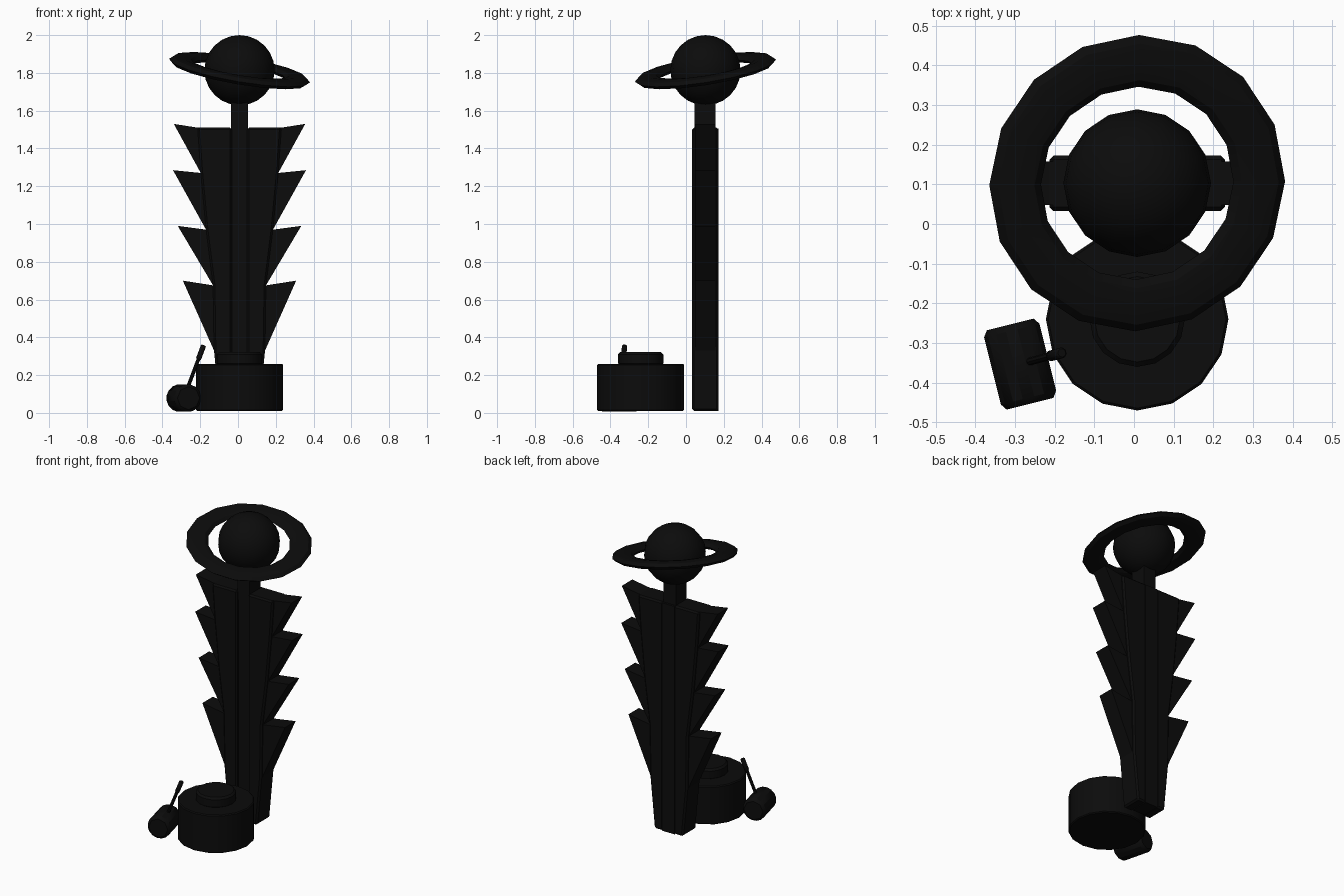
import bpy, bmesh, math
from mathutils import Vector, Matrix

cube = bpy.data.objects.get("Cube")
if cube:
    bpy.data.objects.remove(cube, do_unlink=True)

black = bpy.data.materials.new("black")
black.use_nodes = True
COLOUR = (0.0035, 0.0035, 0.0035, 1)
black.diffuse_color = COLOUR
black.node_tree.nodes["Principled BSDF"].inputs["Base Color"].default_value = COLOUR

CX, CY = 0.008, 0.103      # centre line of the tower
DRUM_Y = -0.24


def finish(name, bm, bevel=0, smooth=True):
    bmesh.ops.recalc_face_normals(bm, faces=bm.faces)
    mesh = bpy.data.meshes.new(name)
    bm.to_mesh(mesh)
    bm.free()
    mesh.materials.append(black)
    ob = bpy.data.objects.new(name, mesh)
    bpy.context.collection.objects.link(ob)
    if bevel:
        mod = ob.modifiers.new("bevel", 'BEVEL')
        mod.width = bevel
        mod.segments = 1
        mod.limit_method = 'ANGLE'
    if smooth:
        bpy.ops.object.select_all(action='DESELECT')
        ob.select_set(True)
        bpy.context.view_layer.objects.active = ob
        bpy.ops.object.shade_smooth_by_angle(angle=math.radians(30))
    return ob


def prism(name, outline, y0, y1, bevel=0):
    """Extrude an x-z outline along y."""
    bm = bmesh.new()
    face = bm.faces.new([bm.verts.new((CX + x, y0, z)) for x, z in outline])
    ext = bmesh.ops.extrude_face_region(bm, geom=[face])["geom"]
    bmesh.ops.translate(bm, vec=(0, y1 - y0, 0),
                        verts=[v for v in ext if isinstance(v, bmesh.types.BMVert)])
    return finish(name, bm, bevel, smooth=False)


def rod(name, a, b, radius, sides, bevel=0):
    """Cylinder between two points."""
    a, b = Vector(a), Vector(b)
    bm = bmesh.new()
    turn = (b - a).to_track_quat('Z', 'Y').to_matrix().to_4x4()
    bmesh.ops.create_cone(bm, cap_ends=True, segments=sides, radius1=radius, radius2=radius,
                          depth=(b - a).length, matrix=Matrix.Translation((a + b) / 2) @ turn)
    return finish(name, bm, bevel)


# Tower board: two halves either side of a recessed track
edge = [(0.135, 0.33), (0.14, 0.675), (0.177, 0.97), (0.205, 1.27), (0.222, 1.51)]
tips = [(0.30, 0.70), (0.327, 0.99), (0.352, 1.285), (0.348, 1.53)]
for side, s in (("left", 1), ("right", -1)):
    outline = [(0.04, 0.01), (0.104, 0.01)] + edge + [(0.04, 1.51)]
    prism(side + "_board", [(s * x, z) for x, z in outline], 0.033, 0.172, 0.01)
    # Saw-tooth fins
    for i, tip in enumerate(tips):
        low, high = edge[i], edge[i + 1]
        fin = [(0.08, low[1]), low, tip, high, (0.08, high[1])]
        prism(f"{side}_fin_{i + 1}", [(s * x, z) for x, z in fin], 0.048, 0.157)

prism("track", [(-0.045, 0.01), (0.045, 0.01), (0.045, 1.505), (-0.045, 1.505)], 0.05, 0.171)
prism("neck_post", [(-0.045, 1.45), (0.045, 1.45), (0.045, 1.68), (-0.045, 1.68)], 0.046, 0.157)

# Ringed globe on top
bm = bmesh.new()
bmesh.ops.create_uvsphere(bm, u_segments=16, v_segments=12, radius=0.186,
                          matrix=Matrix.Translation((CX, CY, 1.814)))
finish("globe", bm)

ring_place = (Matrix.Translation((CX, CY, 1.812))
              @ Vector((0.17, -0.16, 1)).to_track_quat('Z', 'Y').to_matrix().to_4x4())
bm = bmesh.new()
loops = []
for i in range(16):
    a = math.tau * i / 16
    loop = []
    for j in range(8):
        t = math.tau * j / 8
        r = 0.312 + 0.066 * math.cos(t)
        loop.append(bm.verts.new((r * math.cos(a), r * math.sin(a), 0.025 * math.sin(t))))
    loops.append(loop)
for i in range(16):
    here, there = loops[i], loops[(i + 1) % 16]
    for j in range(8):
        k = (j + 1) % 8
        bm.faces.new((here[j], there[j], there[k], here[k]))
# Turn the ring so its corners line up with the front
flat = ring_place.to_3x3() @ Vector((1, 0, 0))
spin = Matrix.Rotation(-math.atan2(flat.y, flat.x), 4, 'Z')
bm.transform(ring_place @ spin)
finish("globe_ring", bm)

# Strike drum and pad
rod("drum", (CX, DRUM_Y, 0.01), (CX, DRUM_Y, 0.26), 0.23, 16, 0.006)
rod("strike_pad", (CX, DRUM_Y, 0.25), (CX, DRUM_Y, 0.322), 0.12, 16, 0.012)

# Mallet leaning on the drum
head = Vector((-0.287, -0.353, 0.078))
axis = Vector((0.05, -0.2, 0)).normalized()
lean = Vector((0.104, 0.028, 0.277))
rod("mallet_head", head - axis * 0.103, head + axis * 0.103, 0.078, 8, 0.016)
rod("mallet_handle", head, head + lean * 0.9, 0.01, 8)
rod("mallet_grip", head + lean * 0.74, head + lean * 1.01, 0.015, 8, 0.004)
